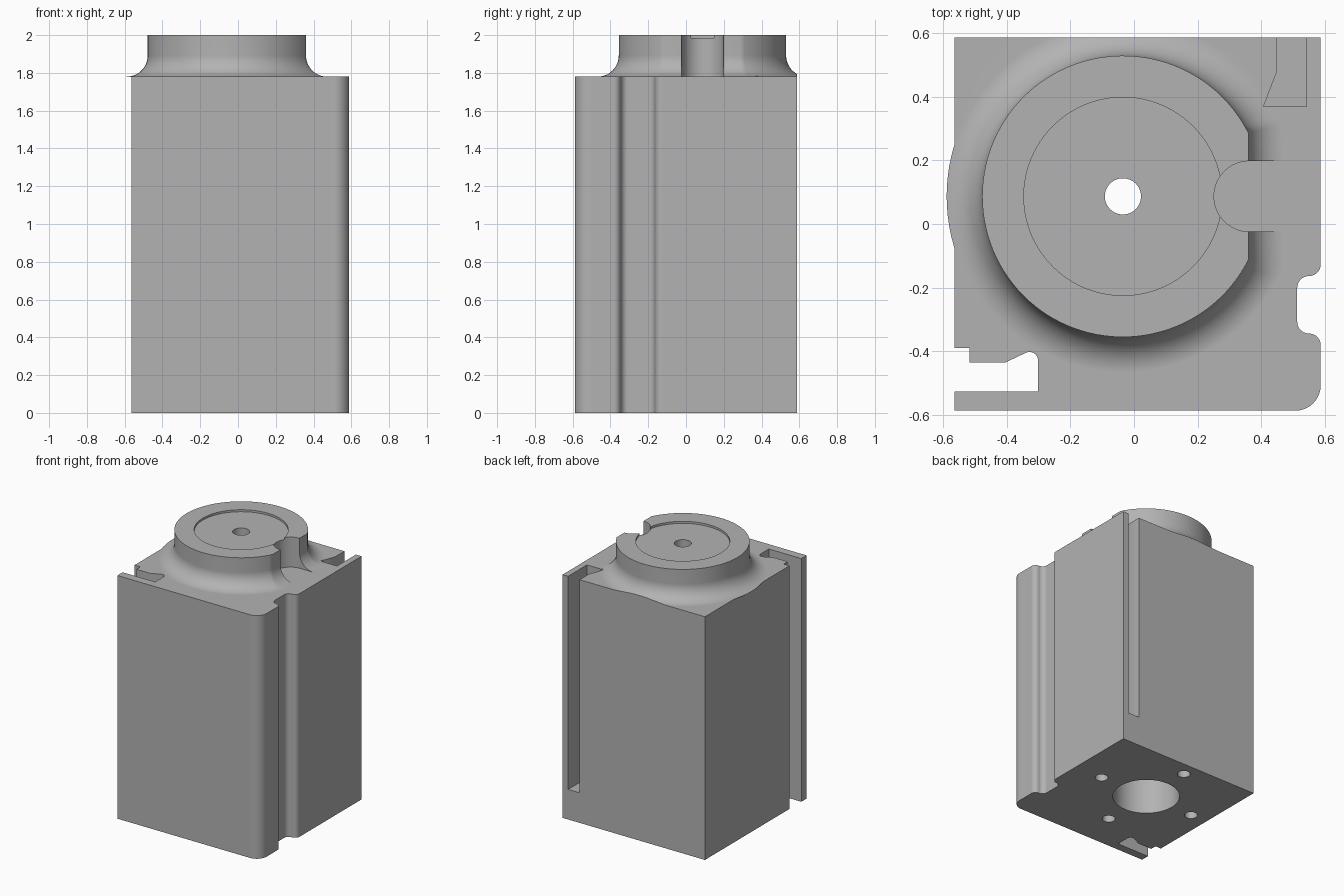
import bpy, bmesh
from math import radians, sin, cos, acos, sqrt, pi

if "Cube" in bpy.data.objects:
    bpy.data.objects.remove(bpy.data.objects["Cube"])

grey = bpy.data.materials.new("plain_grey")
grey.use_nodes = True
grey.diffuse_color = (0.45, 0.45, 0.45, 1)
grey.node_tree.nodes["Principled BSDF"].inputs["Base Color"].default_value = grey.diffuse_color

CX, CY = -0.035, 0.087      # collar axis
SIDE = 0.588                # half width of the block
DECK = 1.78                 # top of the block


def arc(cx, cy, r, a0, a1, n=10):
    angles = [radians(a0 + (a1 - a0) * i / n) for i in range(n + 1)]
    return [(cx + r * cos(a), cy + r * sin(a)) for a in angles]


def loft(name, layers):
    """Solid through stacked outlines, given as (points, z) from low to high."""
    bm = bmesh.new()
    rings = [[bm.verts.new((x, y, z)) for x, y in pts] for pts, z in layers]
    for low, high in zip(rings, rings[1:]):
        n = len(low)
        for i in range(n):
            j = (i + 1) % n
            bm.faces.new((low[i], low[j], high[j], high[i]))
    bm.faces.new(rings[0][::-1])
    bm.faces.new(rings[-1])
    bmesh.ops.recalc_face_normals(bm, faces=bm.faces)
    mesh = bpy.data.meshes.new(name)
    bm.to_mesh(mesh)
    bm.free()
    mesh.materials.append(grey)
    ob = bpy.data.objects.new(name, mesh)
    bpy.context.collection.objects.link(ob)
    return ob


def prism(name, pts, z0, z1):
    return loft(name, [(pts, z0), (pts, z1)])


def cylinder(name, x, y, r, z0, z1, n=64):
    return prism(name, arc(x, y, r, 0, 360, n)[:-1], z0, z1)


def combine(target, tool, operation="DIFFERENCE"):
    mod = target.modifiers.new(tool.name, "BOOLEAN")
    mod.object, mod.operation, mod.solver = tool, operation, "EXACT"
    bpy.context.view_layer.objects.active = target
    bpy.ops.object.modifier_apply(modifier=mod.name)
    bpy.data.objects.remove(tool)


# Block: extruded outline with a side channel, a groove and one round corner
R = 0.037
outline = [(SIDE, 0.7), (-0.565, 0.7), (-0.565, -0.39), (-0.518, -0.39),
           (-0.518, -0.436), (-0.405, -0.436)]
outline += arc(-0.329, -0.43, 0.027, 110, 0)
outline += [(-0.302, -0.527), (-0.565, -0.527), (-0.565, -SIDE)]
outline += arc(SIDE - 0.08, -SIDE + 0.08, 0.08, -90, 0, 12)
gx = SIDE - R
outline += arc(gx, -0.382, R, 0, 90) + arc(gx, -0.382 + 2 * R, R, 270, 180)[1:]
outline += arc(gx, -0.127 - 2 * R, R, 180, 90) + arc(gx, -0.127, R, -90, 0)[1:]
housing = prism("housing", outline, 0, DECK)


# Collar: circle with one flat side, flaring down to the deck in a fillet
def collar_outline(grow):
    r = 0.443 + grow
    flat = 0.36 + grow - CX
    a = acos(flat / r) * 180 / pi
    return arc(CX, CY, r, a, 360 - a, 96)


FILLET = 0.112
layers = [(collar_outline(FILLET), DECK - 0.001)]
for i in range(13):
    t = pi / 2 * i / 12
    layers.append((collar_outline(FILLET * (1 - sin(t))), DECK + FILLET * (1 - cos(t))))
layers.append((collar_outline(0), 2))
collar = loft("collar", layers)

# Round-ended slot through the collar's flat side
slot = [(0.8, CY - 0.111)] + arc(0.363, CY, 0.111, 270, 90, 32) + [(0.8, CY + 0.111)]
combine(collar, prism("collar_slot", slot, 1.5, 2.2))
combine(housing, collar, "UNION")

# Trim the back flush
combine(housing, prism("back_trim", [(-1, SIDE), (1, SIDE), (1, 1), (-1, 1)], -1, 3))

# Back slot, stopping short of the base
combine(housing, prism("back_slot", [(0.45, 0.8), (0.45, 0.48), (0.408, 0.37),
                                     (0.543, 0.37), (0.543, 0.8)], 0.22, 2.2))

# Shallow recess, shaft hole, base bore and mounting holes
combine(housing, cylinder("recess", CX, CY, 0.312, 1.985, 2.2, 96))
combine(housing, cylinder("shaft_hole", CX, CY, 0.057, 1, 2.2, 48))
combine(housing, cylinder("base_bore", CX, CY, 0.226, -0.2, 1.6))
for dx, dy in ((1, 0), (-1, 0), (0, 1), (0, -1)):
    combine(housing, cylinder("mounting_hole", CX + 0.396 * dx, CY + 0.396 * dy,
                              0.044, -0.2, 0.3, 32))

# Smooth curves, crisp edges
for ob in bpy.context.selected_objects:
    ob.select_set(False)
housing.select_set(True)
bpy.context.view_layer.objects.active = housing
bpy.ops.object.shade_smooth_by_angle(angle=radians(30))
weighted = housing.modifiers.new("even_shading", "WEIGHTED_NORMAL")
weighted.keep_sharp = True
